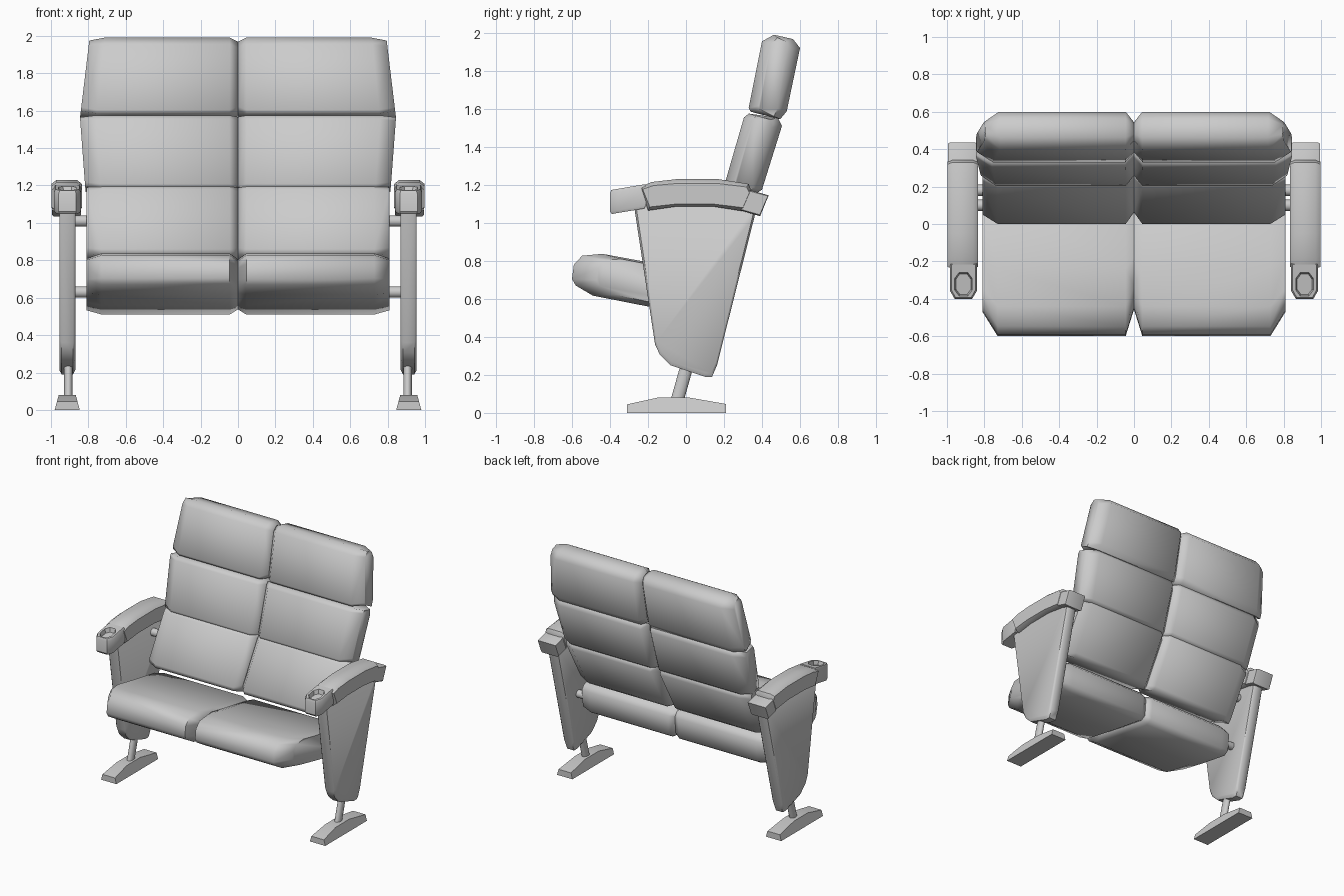
import bpy, bmesh, math
from mathutils import Vector

old = bpy.data.objects.get("Cube")
if old:
    bpy.data.objects.remove(old, do_unlink=True)

grey = bpy.data.materials.new("light grey")
grey.use_nodes = True
colour = (0.6, 0.6, 0.6, 1)
grey.diffuse_color = colour
grey.node_tree.nodes["Principled BSDF"].inputs["Base Color"].default_value = colour


def finish(name, bm, angle):
    bmesh.ops.recalc_face_normals(bm, faces=bm.faces)
    mesh = bpy.data.meshes.new(name)
    bm.to_mesh(mesh)
    bm.free()
    mesh.materials.append(grey)
    obj = bpy.data.objects.new(name, mesh)
    bpy.context.collection.objects.link(obj)
    bpy.ops.object.select_all(action='DESELECT')
    obj.select_set(True)
    bpy.context.view_layer.objects.active = obj
    bpy.ops.object.shade_smooth_by_angle(angle=math.radians(angle))


def skin(name, rings, angle):
    """Bridge a list of equal point rings and cap both ends."""
    bm = bmesh.new()
    rows = [[bm.verts.new(p) for p in ring] for ring in rings]
    n = len(rows[0])
    for a, b in zip(rows, rows[1:]):
        for i in range(n):
            j = (i + 1) % n
            bm.faces.new((a[i], a[j], b[j], b[i]))
    bm.faces.new(rows[0])
    bm.faces.new(rows[-1])
    finish(name, bm, angle)


def loft(name, profile, stations, centre, lean=0, flare=None, angle=45):
    """Sweep a y-z profile along x; stations hold x, depth scale, height scale."""
    cy, cz = centre
    rings = []
    for x, sy, sz in stations:
        ring = []
        for y, z in profile:
            off = y - cy - lean * (z - cz)
            nz = cz + (z - cz) * sz
            nx = flare(x, z) if flare else x
            ring.append((nx, cy + lean * (nz - cz) + off * sy, nz))
        rings.append(ring)
    skin(name, rings, angle)


def tube(name, start, end, radius, squash=1, sides=16):
    a, b = Vector(start), Vector(end)
    turn = (b - a).to_track_quat('Z', 'Y')
    rings = []
    for p in (a, b):
        ring = []
        for i in range(sides):
            t = 2 * math.pi * i / sides
            v = p + turn @ Vector((radius * math.cos(t), radius * math.sin(t), 0))
            v.x = p.x + (v.x - p.x) * squash
            ring.append(v)
        rings.append(ring)
    skin(name, rings, 40)


# Cushion side profiles as (y, z)
headrest = [(.33, 1.605), (.40, 1.955), (.463, 1.99), (.563, 1.967),
            (.60, 1.92), (.53, 1.587), (.495, 1.545), (.34, 1.585)]
middle = [(.205, 1.21), (.305, 1.555), (.33, 1.575), (.484, 1.553),
          (.505, 1.51), (.40, 1.175), (.37, 1.155), (.215, 1.185)]
lower = [(0, .86), (.195, 1.18), (.22, 1.2), (.37, 1.17),
         (.385, 1.13), (.20, .80), (.17, .775), (.015, .825)]
seat = [(-.6, .705), (-.59, .78), (-.547, .827), (-.44, .837), (-.24, .80),
        (.13, .74), (.165, .70), (.15, .54), (.10, .51), (-.2, .56),
        (-.49, .617), (-.58, .67)]

# Support profiles as (y, z)
panel = [(-.275, 1.1), (.375, 1.1), (.36, 1.03), (.163, .25), (.137, .19),
         (.10, .19), (-.08, .25), (-.137, .305), (-.163, .36)]
arm = [(-.24, 1.19), (-.18, 1.215), (-.05, 1.23), (.17, 1.23), (.33, 1.205),
       (.345, 1.165), (.31, 1.06), (.15, 1.085), (-.06, 1.085), (-.2, 1.065)]
arm_tail = [(.3, 1.175), (.345, 1.17), (.435, 1.145), (.39, 1.035), (.29, 1.065)]
foot = [(-.31, 0), (-.31, .045), (-.15, .08), (.02, .08), (.21, .047), (.21, 0)]

for side, s in (("left", 1), ("right", -1)):
    # Back and seat cushions, pinched at the centre seam and outer edge
    def pad(name, profile, centre, lean, low, high, inner, outer):
        zs = [z for y, z in profile]
        z0, z1 = min(zs), max(zs)

        def flare(x, z):
            return s * x * (low + (high - low) * (z - z0) / (z1 - z0))
        stations = [(0, *inner), (.055, 1, 1), (.9, 1, 1), (1, *outer)]
        loft(f"{side}_{name}", profile, stations, centre, lean, flare, 62)

    pad("headrest", headrest, (.465, 1.77), .19, .845, .795, (.5, .9), (.5, .93))
    pad("middle_back", middle, (.355, 1.365), .3, .815, .845, (.5, .96), (.5, .95))
    pad("lower_back", lower, (.193, .99), .58, .81, .81, (.5, .94), (.6, .95))
    pad("seat", seat, (.05, .66), 0, .81, .81, (.78, .82), (.8, .85))

    # Tapered side panel
    loft(f"{side}_side_panel", panel,
         [(s * x, k, k) for x, k in ((.87, .96), (.882, 1), (.943, 1), (.955, .96))],
         (.04, .75))

    # Armrest and its drooping rear end
    edge = ((.835, .96, .75), (.86, 1, 1), (.97, 1, 1), (.998, .96, .75))
    loft(f"{side}_armrest", arm, [(s * x, a, b) for x, a, b in edge], (.05, 1.14))
    tail_edge = ((.84, .94, .9), (.85, 1, 1), (.985, 1, 1), (.995, .94, .9))
    loft(f"{side}_armrest_tail", arm_tail,
         [(s * x, a, b) for x, a, b in tail_edge], (.36, 1.11), angle=35)

    # Cup holder with chamfered corners and a sunken cup
    outline = [(-1, 1), (-1, -.55), (-.65, -1), (.65, -1), (1, -.55),
               (1, 1), (.5, 1), (-.5, 1)]
    recess = [(-1, .5), (-1, -.5), (-.5, -1), (.5, -1), (1, -.5),
              (1, .5), (.5, 1), (-.5, 1)]
    levels = ((outline, .066, .085, 1.045), (outline, .072, .095, 1.06),
              (outline, .072, .095, 1.155), (outline, .064, .088, 1.172),
              (recess, .047, .062, 1.172), (recess, .04, .054, 1.14))
    rings = []
    for shape, rx, ry, z in levels:
        cy = -.305 if shape is outline else -.322
        rings.append([(s * (.912 + rx * u), cy + ry * v, z + .17 * (cy + ry * v + .4))
                      for u, v in shape])
    skin(f"{side}_cup_holder", rings, 35)

    # Leg post and floor foot
    tube(f"{side}_leg_post", (s * .907, -.048, .06), (s * .907, .02, .3), .034, .68)
    loft(f"{side}_foot", foot, [(-1, 1, 1), (1, 1, 1)], (0, 0),
         flare=lambda x, z: s * .913 + x * (.067 - .27 * z), angle=25)

    # Cross bars joining cushions to the side panel
    for name, y, z in (("upper", .18, 1.01), ("lower", .1, .63)):
        tube(f"{side}_{name}_bar", (s * .7, y, z), (s * .9, y, z), .03)
